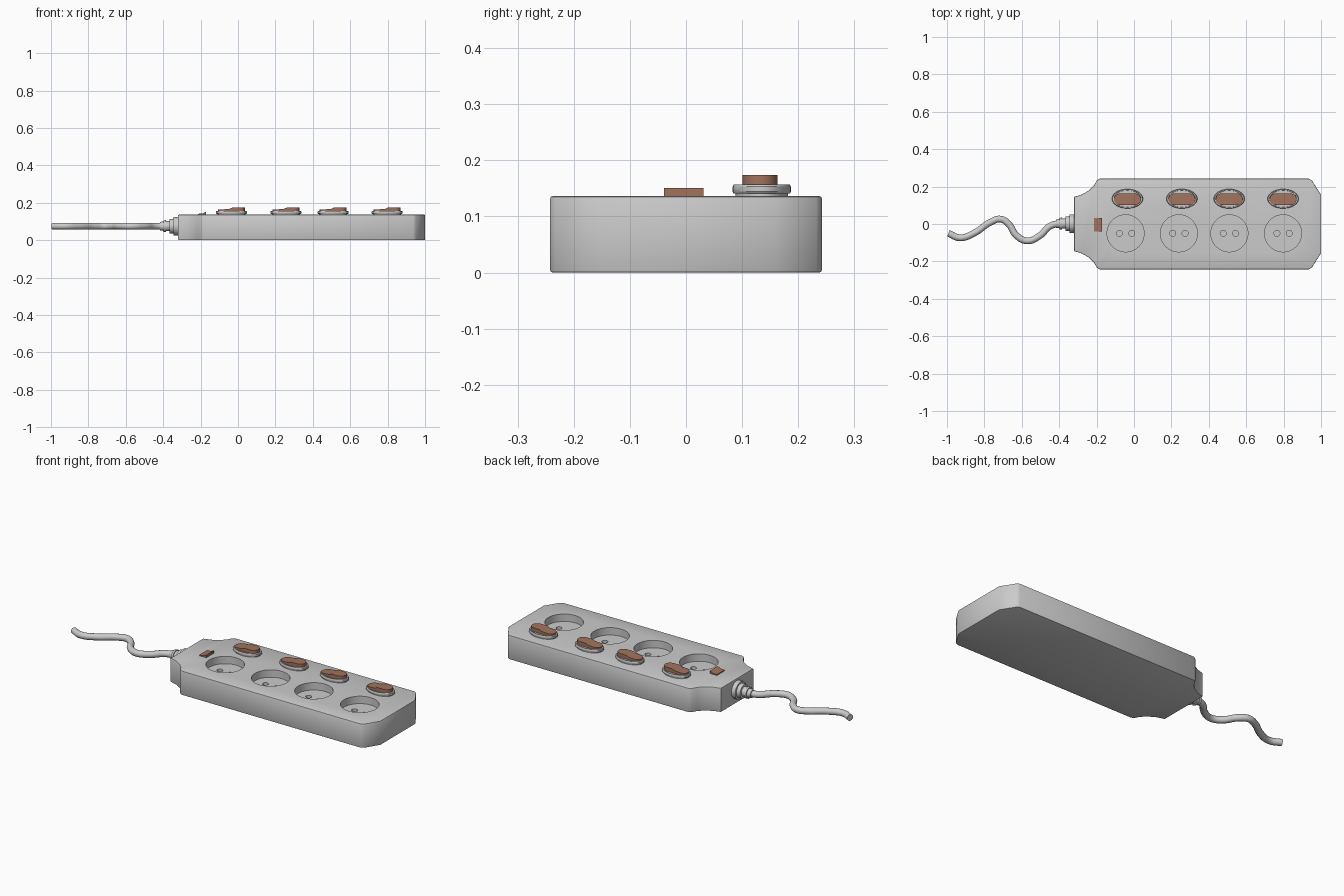
import bpy, bmesh
from math import cos, sin, pi, radians
from mathutils import Matrix, Vector

if "Cube" in bpy.data.objects:
    bpy.data.objects.remove(bpy.data.objects["Cube"])

brown = bpy.data.materials.new("brown")
brown.diffuse_color = (0.36, 0.17, 0.11, 1)
brown.use_nodes = True
brown.node_tree.nodes["Principled BSDF"].inputs["Base Color"].default_value = brown.diffuse_color


def finish(obj, angle=30, mat=None):
    bpy.ops.object.select_all(action='DESELECT')
    obj.select_set(True)
    bpy.context.view_layer.objects.active = obj
    bpy.ops.object.shade_smooth_by_angle(angle=radians(angle))
    if mat:
        obj.data.materials.append(mat)
    return obj


def from_bmesh(name, bm):
    bmesh.ops.recalc_face_normals(bm, faces=bm.faces)
    mesh = bpy.data.meshes.new(name)
    bm.to_mesh(mesh)
    bm.free()
    obj = bpy.data.objects.new(name, mesh)
    bpy.context.collection.objects.link(obj)
    return obj


def prism(outline, z0, z1):
    bm = bmesh.new()
    face = bm.faces.new([bm.verts.new((x, y, z0)) for x, y in outline])
    ext = bmesh.ops.extrude_face_region(bm, geom=[face], use_keep_orig=True)
    for v in ext['geom']:
        if isinstance(v, bmesh.types.BMVert):
            v.co.z = z1
    return bm


def ellipse(a, b, n=40):
    return [(a * cos(2 * pi * i / n), b * sin(2 * pi * i / n)) for i in range(n)]


def stadium(half, r, n=10):
    arc = [(half - r + r * cos(t), r * sin(t))
           for t in (-pi / 2 + pi * i / n for i in range(n + 1))]
    return arc + [(-x, -y) for x, y in arc]


def lathe(name, profile, sx=1, sy=1, n=40):
    """Stack of (radius, height) rings about z, closed at both ends."""
    bm = bmesh.new()
    rings = [[bm.verts.new((x * sx, y * sy, h)) for x, y in ellipse(r, r, n)]
             for r, h in profile]
    for a, b in zip(rings, rings[1:]):
        for i in range(n):
            j = (i + 1) % n
            bm.faces.new((a[i], a[j], b[j], b[i]))
    bm.faces.new(rings[0])
    bm.faces.new(rings[-1])
    return from_bmesh(name, bm)


def rocker(name, outline, profile, loc):
    """Prism whose top follows a piecewise linear (x, z) profile."""
    bm = prism(outline, 0, 1)
    for x, _ in profile[1:-1]:
        bmesh.ops.bisect_plane(bm, geom=bm.verts[:] + bm.edges[:] + bm.faces[:],
                               plane_co=(x, 0, 0), plane_no=(1, 0, 0))
    for v in bm.verts:
        if v.co.z > 0.5:
            for (xa, za), (xb, zb) in zip(profile, profile[1:]):
                if xa - 1e-4 <= v.co.x <= xb + 1e-4:
                    v.co.z = za + (zb - za) * (v.co.x - xa) / (xb - xa)
                    break
    obj = from_bmesh(name, bm)
    obj.location = loc
    return finish(obj, 30, brown)


def cutter(name, spots, r, z0, z1, n):
    bm = bmesh.new()
    for x, y in spots:
        bmesh.ops.create_cone(bm, cap_ends=True, segments=n, radius1=r, radius2=r,
                              depth=z1 - z0,
                              matrix=Matrix.Translation((x, y, (z0 + z1) / 2)))
    obj = from_bmesh(name, bm)
    obj.hide_render = True
    return obj


# Body: outline mirrored across y, with softened rims
side = [(-0.32, 0.145), (-0.278, 0.158), (-0.24, 0.18), (-0.214, 0.206),
        (-0.199, 0.233), (-0.184, 0.242), (0.936, 0.242), (0.952, 0.232), (1.0, 0.155)]
outline = side + [(x, -y) for x, y in reversed(side)]
bm = prism(outline, 0, 0.136)
rims = [e for e in bm.edges if abs(e.verts[0].co.z - e.verts[1].co.z) < 1e-5]
bmesh.ops.bevel(bm, geom=rims, offset=0.004, segments=2, profile=0.5, affect='EDGES')
body = from_bmesh("body", bm)

# Socket wells and pin holes
sockets = [-0.045, 0.24, 0.51, 0.797]
wells = cutter("well_cutter", [(x, -0.05) for x in sockets], 0.099, 0.094, 0.2, 48)
pins = cutter("pin_cutter", [(x + d, -0.05) for x in sockets for d in (-0.033, 0.033)],
              0.016, 0.055, 0.12, 20)
bpy.context.view_layer.objects.active = body
for c in (wells, pins):
    mod = body.modifiers.new(c.name, 'BOOLEAN')
    mod.object = c
    mod.solver = 'EXACT'
    bpy.ops.object.modifier_apply(modifier=mod.name)
    bpy.data.objects.remove(c)
finish(body)

# Oval switch bezels with brown rockers
for i, x in enumerate([-0.035, 0.256, 0.509, 0.797], 1):
    bezel = lathe(f"switch_bezel_{i}",
                  [(0.9, 0.13), (0.9, 0.141), (0.97, 0.141), (1.0, 0.144), (1.0, 0.153),
                   (0.96, 0.157), (0.88, 0.157), (0.86, 0.152)], 0.083, 0.052)
    bezel.location = (x, 0.135, 0)
    finish(bezel)
    rocker(f"switch_rocker_{i}", stadium(0.072, 0.031),
           [(-0.072, 0.013), (-0.012, 0.017), (0.004, 0.024), (0.072, 0.024)],
           (x, 0.132, 0.15))

# Main switch near the cable end
rocker("main_switch", [(-0.022, -0.035), (0.022, -0.035), (0.022, 0.035), (-0.022, 0.035)],
       [(-0.022, 0.012), (0.0, 0.013), (0.022, 0.022)], (-0.193, -0.004, 0.129))

# Stepped strain relief along -x
relief = lathe("strain_relief",
               [(0.05, -0.01), (0.05, 0.024), (0.04, 0.024), (0.038, 0.046), (0.027, 0.046),
                (0.027, 0.066), (0.032, 0.066), (0.031, 0.078), (0.025, 0.078), (0.022, 0.098)],
               n=32)
relief.rotation_euler = (0, -pi / 2, 0)
relief.location = (-0.32, 0.002, 0.075)
finish(relief)

# Wavy cable
path = [(-0.992, -0.05), (-0.93, -0.074), (-0.85, -0.046), (-0.77, 0.008), (-0.712, 0.026),
        (-0.668, -0.003), (-0.63, -0.06), (-0.572, -0.09), (-0.503, -0.062),
        (-0.45, -0.012), (-0.4, 0.002), (-0.33, 0.002)]
curve = bpy.data.curves.new("cable", 'CURVE')
curve.dimensions = '3D'
curve.bevel_depth = 0.018
curve.bevel_resolution = 4
curve.use_fill_caps = True
curve.resolution_u = 6
spline = curve.splines.new('BEZIER')
spline.bezier_points.add(len(path) - 1)
for p, (x, y) in zip(spline.bezier_points, path):
    p.co = Vector((x, y, 0.075))
    p.handle_left_type = p.handle_right_type = 'AUTO'
cable = bpy.data.objects.new("cable", curve)
bpy.context.collection.objects.link(cable)
bpy.ops.object.select_all(action='DESELECT')
cable.select_set(True)
bpy.context.view_layer.objects.active = cable
bpy.ops.object.convert(target='MESH')
finish(bpy.context.view_layer.objects.active, 40)
